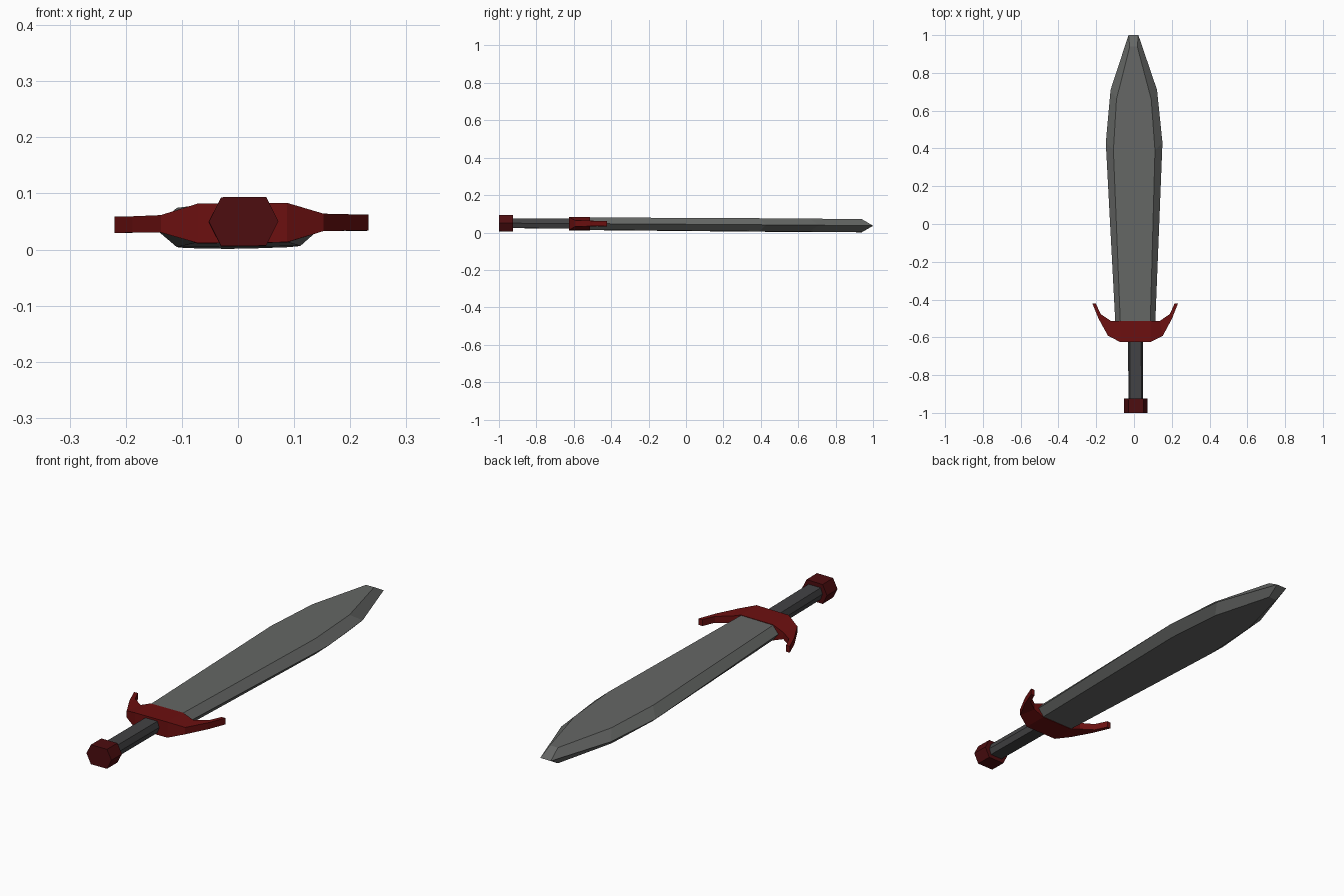
import bpy
import bmesh
from mathutils import Vector

if "Cube" in bpy.data.objects:
    bpy.data.objects.remove(bpy.data.objects["Cube"])


def material(name, rgb):
    m = bpy.data.materials.new(name)
    m.diffuse_color = (*rgb, 1)
    m.use_nodes = True
    m.node_tree.nodes["Principled BSDF"].inputs["Base Color"].default_value = m.diffuse_color
    return m


def lie(x, y, z):
    # The sword rests with a very slight yaw, pitch and roll
    return Vector((x + 0.0035 - 0.0065 * y, y, 0.043 - 0.007 * y + z + 0.009 * x))


def loft(name, rings, mat):
    # Skin a row of equal cross-sections; six-sided ends fold along their middle
    bm = bmesh.new()
    rows = [[bm.verts.new(lie(*p)) for p in ring] for ring in rings]
    n = len(rows[0])
    for a, b in zip(rows, rows[1:]):
        for i in range(n):
            j = (i + 1) % n
            bm.faces.new((a[i], a[j], b[j], b[i]))
    for end in (rows[0], rows[-1]):
        if n == 6:
            bm.faces.new(end[:4])
            bm.faces.new((end[3], end[4], end[5], end[0]))
        else:
            bm.faces.new(end)
    bmesh.ops.recalc_face_normals(bm, faces=bm.faces)
    mesh = bpy.data.meshes.new(name)
    bm.to_mesh(mesh)
    bm.free()
    mesh.materials.append(mat)
    ob = bpy.data.objects.new(name, mesh)
    bpy.context.collection.objects.link(ob)
    return ob


def hexagon(edge, edge_y, flat, flat_y, h):
    return [(-edge, edge_y, 0), (-flat, flat_y, h), (flat, flat_y, h),
            (edge, edge_y, 0), (flat, flat_y, -h), (-flat, flat_y, -h)]


steel = material("steel", (0.13, 0.135, 0.13))
leather = material("dark_grip", (0.055, 0.055, 0.058))
red = material("red", (0.15, 0.005, 0.005))
dark_red = material("dark_red", (0.075, 0.004, 0.005))

# Blade: cutting edge and flat have their own bends
loft("blade", [hexagon(0.104, -0.56, 0.078, -0.56, 0.033),
               hexagon(0.15, 0.43, 0.11, 0.39, 0.035),
               hexagon(0.123, 0.71, 0.092, 0.66, 0.035),
               hexagon(0.026, 1.0, 0.02, 0.94, 0.035)], steel)

# Grip and pommel
loft("grip", [hexagon(0.039, y, 0.03, y, 0.026) for y in (-0.94, -0.58)], leather)
loft("pommel", [hexagon(0.062, y, 0.04, y, 0.0435) for y in (-1.0, -0.925)], dark_red)

# Crossguard: outer x, outer y, inner x, inner y, half height; mirrored
half = [(0.08, -0.625, 0.08, -0.513, 0.035),
        (0.145, -0.592, 0.13, -0.513, 0.0155),
        (0.195, -0.50, 0.183, -0.477, 0.0145),
        (0.226, -0.422, 0.208, -0.422, 0.0145)]


def guard_ring(side, ox, oy, ix, iy, h):
    return [(side * ox, oy, -h), (side * ox, oy, h),
            (side * ix, iy, h), (side * ix, iy, -h)]


loft("crossguard", [guard_ring(-1, *s) for s in reversed(half)]
     + [guard_ring(1, *s) for s in half], red)
